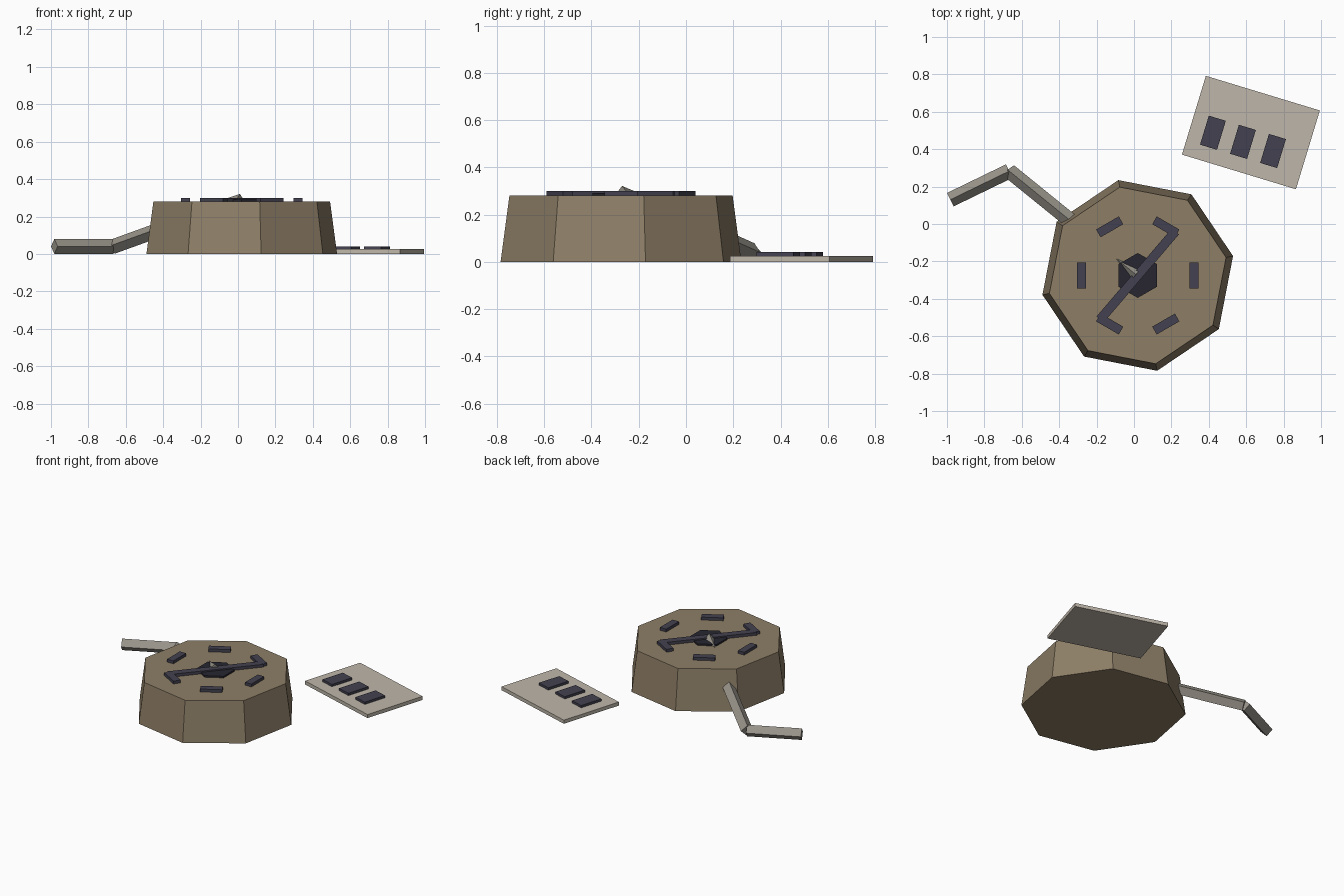
import bpy
from math import radians, cos, sin, pi
from mathutils import Vector, Matrix

cube = bpy.data.objects.get("Cube")
if cube:
    bpy.data.objects.remove(cube, do_unlink=True)


def material(name, r, g, b):
    m = bpy.data.materials.new(name)
    m.use_nodes = True
    m.diffuse_color = (r, g, b, 1)
    m.node_tree.nodes["Principled BSDF"].inputs["Base Color"].default_value = (r, g, b, 1)
    return m


brown = material("weathered brown", 0.27, 0.21, 0.135)
stone = material("pale stone", 0.52, 0.47, 0.40)
grey = material("warm grey metal", 0.31, 0.29, 0.25)
slate = material("slate blue", 0.055, 0.053, 0.08)
black = material("near black", 0.02, 0.019, 0.03)


def finish(name, mat):
    ob = bpy.context.object
    ob.name = name
    ob.data.materials.append(mat)
    return ob


def box(name, mat, size, loc, angle=0):
    bpy.ops.mesh.primitive_cube_add(size=1, location=loc, rotation=(0, 0, angle))
    ob = finish(name, mat)
    ob.data.transform(Matrix.Diagonal((*size, 1)))
    return ob


def prism(name, mat, sides, r1, r2, height, loc, first_angle):
    """Upright prism whose first corner sits at first_angle from +x."""
    bpy.ops.mesh.primitive_cone_add(vertices=sides, radius1=r1, radius2=r2, depth=height, location=loc)
    ob = finish(name, mat)
    # primitive corners start on +y
    ob.data.transform(Matrix.Rotation(first_angle - pi / 2, 4, "Z"))
    return ob


def rod(name, mat, start, end, r1, r2):
    """Four-sided rod with a corner edge on top, running from start to end."""
    a, b = Vector(start), Vector(end)
    bpy.ops.mesh.primitive_cone_add(vertices=4, radius1=r1, radius2=r2, depth=(b - a).length)
    ob = finish(name, mat)
    ob.location = (a + b) / 2
    ob.rotation_euler = (b - a).to_track_quat("Z", "Y").to_euler()
    return ob


# Tapered eight-sided body
C = Vector((0.02, -0.275, 0))
prism("body", brown, 8, 0.52, 0.482, 0.28, C + Vector((0, 0, 0.14)), radians(11.5))

# Dial: hub, ring of marks, crossbar and pointer
prism("dial_hub", black, 6, 0.12, 0.12, 0.03, C + Vector((0, 0, 0.276)), pi / 2)
for i in range(6):
    a = i * pi / 3
    box(f"dial_mark_{i + 1}", slate, (0.048, 0.14, 0.03),
        C + Vector((0.3 * cos(a), 0.3 * sin(a), 0.285)), a)
box("dial_crossbar", slate, (0.62, 0.05, 0.03), C + Vector((0, 0, 0.2845)), radians(49.5))
rod("dial_pointer", grey, (0.01, -0.27, 0.283), (-0.095, -0.185, 0.285), 0.038, 0)

# Bent side arm
elbow = (-0.667, 0.283, 0.04)
rod("arm_outer", grey, (-0.982, 0.13, 0.04), elbow, 0.04, 0.04)
rod("arm_inner", grey, elbow, (-0.33, 0.01, 0.162), 0.04, 0.04)

# Loose slab with three raised tiles
tilt = radians(-16.9)
P = Vector((0.625, 0.489, 0))
box("slab", stone, (0.637, 0.44, 0.025), P + Vector((0, 0, 0.0125)), tilt)
turn = Matrix.Rotation(tilt, 3, "Z")
for i in range(3):
    offset = turn @ Vector((-0.026 + (i - 1) * 0.168, -0.06, 0.031))
    box(f"slab_tile_{i + 1}", slate, (0.095, 0.162, 0.02), P + offset, tilt)
